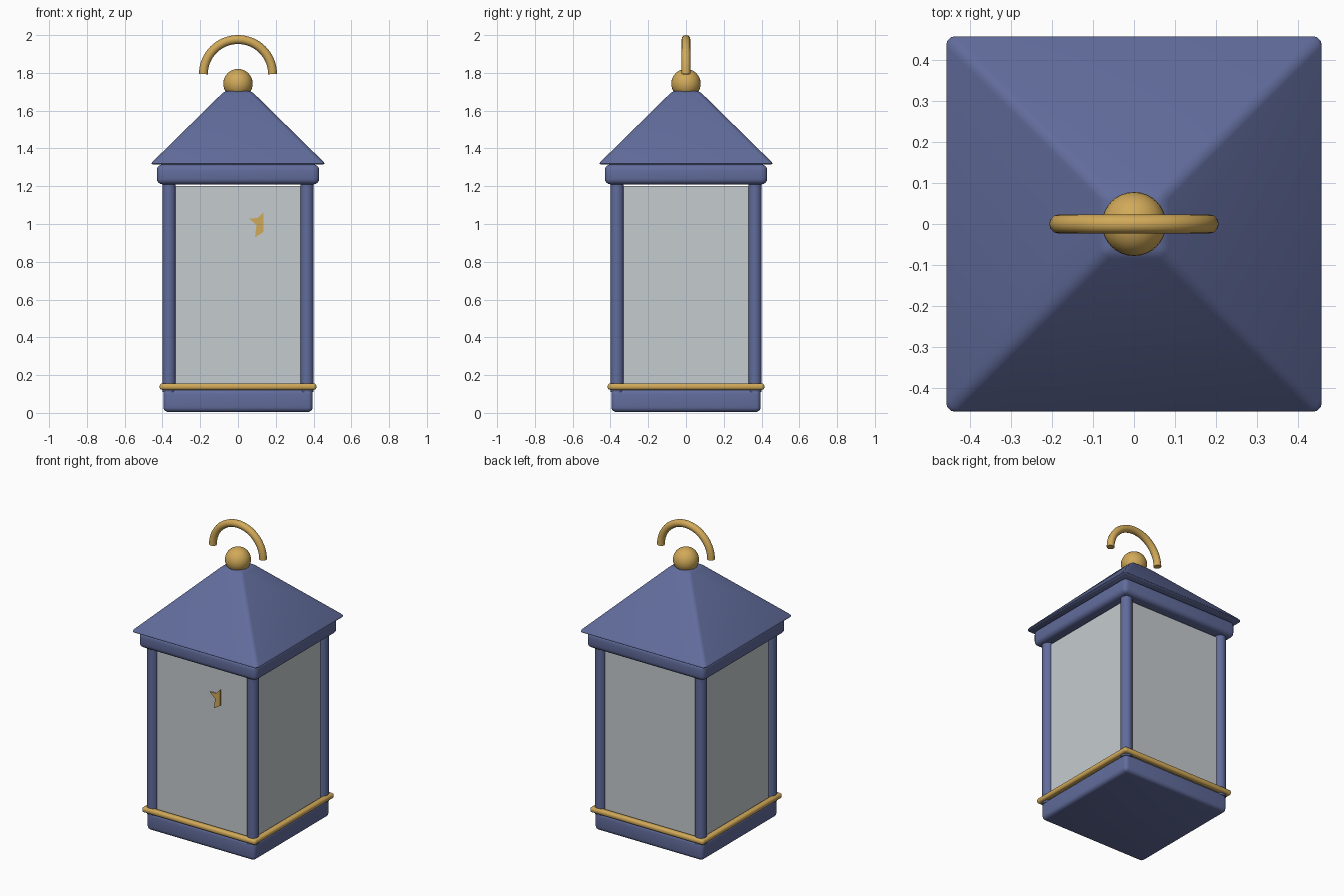
import bpy, math
from mathutils import Matrix

cube = bpy.data.objects.get("Cube")
if cube:
    bpy.data.objects.remove(cube, do_unlink=True)


def material(name, rgb):
    m = bpy.data.materials.new(name)
    m.use_nodes = True
    color = (*rgb, 1)
    m.diffuse_color = color
    m.node_tree.nodes["Principled BSDF"].inputs["Base Color"].default_value = color
    return m


BLUE = material("slate blue", (0.12, 0.15, 0.33))
GOLD = material("brass", (0.64, 0.40, 0.10))
GLASS = material("pale glass", (0.56, 0.60, 0.62))


def finish(obj, name, mat, bevel=0, segments=4):
    """Name, colour, round and smooth a part."""
    obj.name = name
    obj.data.materials.append(mat)
    bpy.ops.object.select_all(action='DESELECT')
    obj.select_set(True)
    bpy.context.view_layer.objects.active = obj
    bpy.ops.object.transform_apply(location=False, rotation=True, scale=True)
    if bevel:
        mod = obj.modifiers.new("round edges", 'BEVEL')
        mod.width = bevel
        mod.segments = segments
        mod.limit_method = 'NONE'
        bpy.ops.object.modifier_apply(modifier=mod.name)
    bpy.ops.object.shade_smooth_by_angle(angle=math.radians(35))
    return obj


def box(name, mat, size, z0, z1, xy=(0, 0), bevel=0):
    bpy.ops.mesh.primitive_cube_add(size=1, location=(*xy, (z0 + z1) / 2))
    obj = bpy.context.object
    obj.scale = (size[0], size[1], z1 - z0)
    return finish(obj, name, mat, bevel)


# Base and upper trim
box("base", BLUE, (0.79, 0.79), 0.005, 0.125, bevel=0.025)
box("upper_trim", BLUE, (0.86, 0.86), 1.21, 1.315, bevel=0.03)

# Corner posts
for side, x in (("left", 0.365), ("right", -0.365)):
    for end, y in (("front", -0.365), ("back", 0.365)):
        bpy.ops.mesh.primitive_cylinder_add(vertices=24, radius=0.035, depth=1.12,
                                            location=(x, y, 0.67))
        finish(bpy.context.object, f"{end}_{side}_post", BLUE)

# Glass panes and brass rails on the four sides
for side, dx, dy in (("front", 0, -1), ("back", 0, 1), ("left", 1, 0), ("right", -1, 0)):
    across = abs(dy)
    size = (0.68, 0.012) if across else (0.012, 0.68)
    box(f"{side}_pane", GLASS, size, 0.11, 1.2, (dx * 0.365, dy * 0.365))
    size = (0.83, 0.04) if across else (0.04, 0.83)
    box(f"{side}_rail", GOLD, size, 0.122, 0.156, (dx * 0.395, dy * 0.395), 0.014)

# Pyramid roof
bpy.ops.mesh.primitive_cone_add(vertices=4, radius1=0.467 * math.sqrt(2),
                                radius2=0.07 * math.sqrt(2), depth=0.39,
                                location=(0, 0, 1.51), rotation=(0, 0, math.pi / 4))
finish(bpy.context.object, "roof", BLUE, 0.02)

# Finial ball
bpy.ops.mesh.primitive_uv_sphere_add(segments=32, ring_count=16, radius=0.078,
                                     location=(0, 0, 1.743))
finish(bpy.context.object, "finial", GOLD)

# Half ring handle
curve = bpy.data.curves.new("handle_path", 'CURVE')
curve.dimensions = '3D'
curve.bevel_depth = 0.0235
curve.bevel_resolution = 4
curve.use_fill_caps = True
path = curve.splines.new('POLY')
STEPS = 32
path.points.add(STEPS)
for i, p in enumerate(path.points):
    a = math.pi * i / STEPS
    p.co = (0.183 * math.cos(a), 0, 1.7935 + 0.183 * math.sin(a), 1)
handle = bpy.data.objects.new("handle", curve)
bpy.context.collection.objects.link(handle)
bpy.ops.object.select_all(action='DESELECT')
handle.select_set(True)
bpy.context.view_layer.objects.active = handle
bpy.ops.object.convert(target='MESH')
finish(bpy.context.object, "handle", GOLD)

# Star fragment on the front pane
outline = [(0.058, 1.029), (0.106, 1.032), (0.135, 1.063),
           (0.135, 0.958), (0.09, 0.929), (0.098, 0.995)]
n = len(outline)
verts = [(x, y, z) for y in (-0.378, -0.37) for x, z in outline]
faces = [tuple(reversed(range(n))), tuple(range(n, 2 * n))]
faces += [(i, (i + 1) % n, n + (i + 1) % n, n + i) for i in range(n)]
mesh = bpy.data.meshes.new("star")
mesh.from_pydata(verts, [], faces)
mesh.update()
# Reverse the winding so the faces point outward
mesh.flip_normals()
star = bpy.data.objects.new("star", mesh)
bpy.context.collection.objects.link(star)
finish(star, "star", GOLD)
